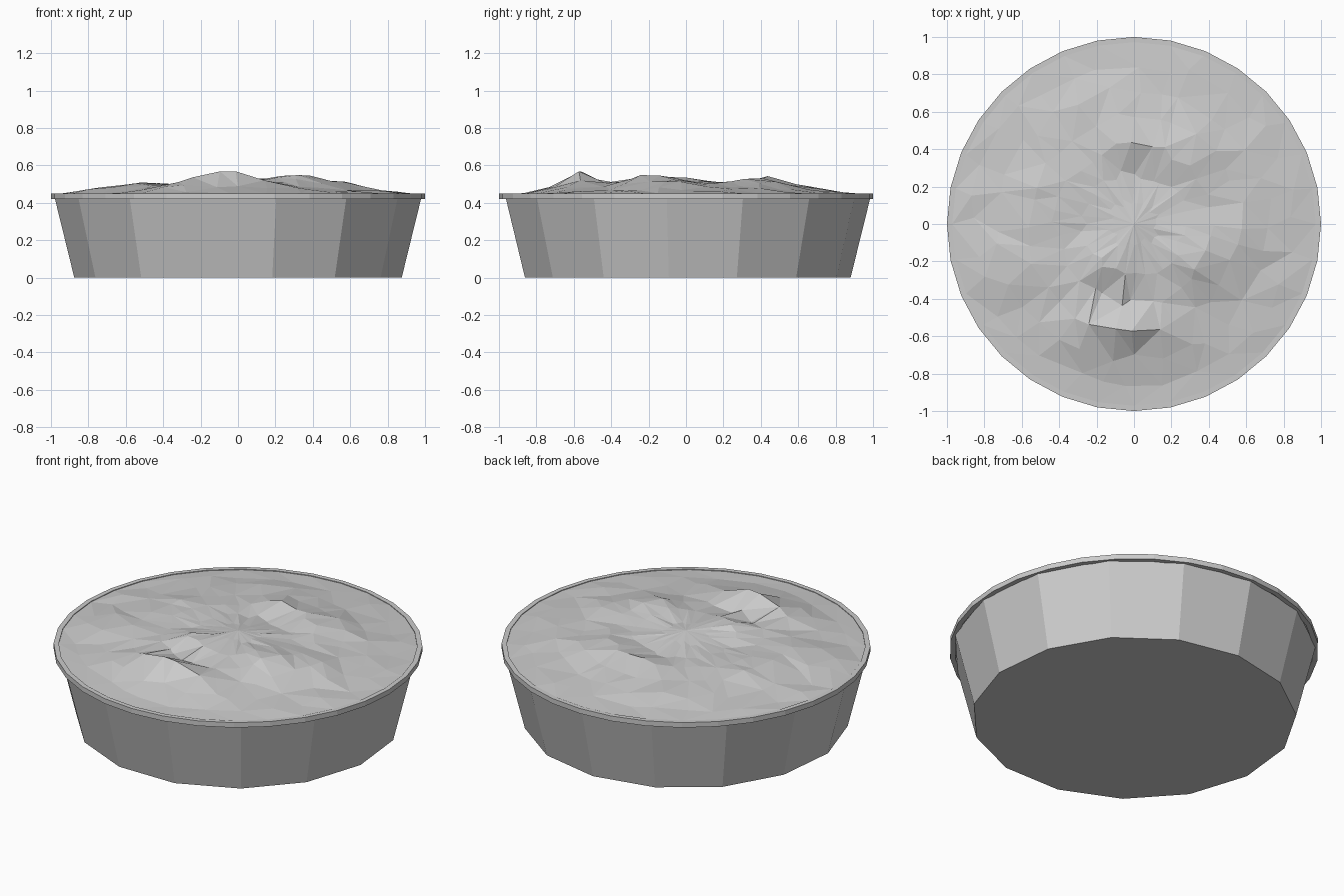
import bpy, bmesh, math, random

if "Cube" in bpy.data.objects:
    bpy.data.objects.remove(bpy.data.objects["Cube"])

random.seed(4)

grey = bpy.data.materials.new("plain grey")
grey.diffuse_color = (0.6, 0.6, 0.6, 1)
grey.use_nodes = True
grey.node_tree.nodes["Principled BSDF"].inputs["Base Color"].default_value = grey.diffuse_color


def finish(bm, name):
    bmesh.ops.recalc_face_normals(bm, faces=bm.faces[:])
    mesh = bpy.data.meshes.new(name)
    bm.to_mesh(mesh)
    bm.free()
    mesh.materials.append(grey)
    obj = bpy.data.objects.new(name, mesh)
    bpy.context.collection.objects.link(obj)
    return obj


def ring(bm, sides, r, z):
    # first vertex sits on +y
    return [bm.verts.new((r * math.sin(2 * math.pi * i / sides),
                          r * math.cos(2 * math.pi * i / sides), z))
            for i in range(sides)]


def bridge(bm, a, b):
    n = len(a)
    return [bm.faces.new((a[i], a[(i + 1) % n], b[(i + 1) % n], b[i]))
            for i in range(n)]


# Tapered dish with fifteen flat sides
bm = bmesh.new()
low, high = ring(bm, 15, 0.88, 0), ring(bm, 15, 0.985, 0.425)
bridge(bm, low, high)
bm.faces.new(low)
bm.faces.new(high)
finish(bm, "dish")

# Thin rim band around the top
bm = bmesh.new()
loops = [ring(bm, 32, r, z) for r, z in
         ((1.0, 0.42), (1.0, 0.45), (0.972, 0.45), (0.972, 0.42))]
for i in range(4):
    bridge(bm, loops[i], loops[(i + 1) % 4])
finish(bm, "rim")

# Lumpy filling: x, y, height, width in x, width in y of each lump or hollow
LUMPS = [
    (-0.08, -0.57, 0.090, 0.26, 0.11),
    (-0.10, -0.40, -0.020, 0.20, 0.07),
    (-0.10, -0.20, 0.045, 0.18, 0.10),
    (0.33, -0.18, 0.055, 0.15, 0.15),
    (0.30, 0.40, 0.045, 0.14, 0.13),
    (0.00, 0.45, 0.040, 0.16, 0.12),
    (0.05, 0.25, -0.020, 0.16, 0.07),
    (-0.52, 0.10, 0.020, 0.12, 0.25),
    (-0.69, -0.20, 0.048, 0.12, 0.11),
    (-0.35, 0.00, -0.020, 0.10, 0.15),
    (0.58, -0.05, 0.022, 0.11, 0.18),
    (-0.25, 0.62, 0.018, 0.15, 0.12),
    (0.00, 0.00, 0.030, 0.12, 0.12),
]


def height(x, y):
    r = math.hypot(x, y)
    z = 0.445 + 0.06 * min(1, max(0, (0.97 - r) / 0.6))
    for cx, cy, amp, sx, sy in LUMPS:
        z += amp * math.exp(-((x - cx) / sx) ** 2 - ((y - cy) / sy) ** 2)
    return z


bm = bmesh.new()
previous = ring(bm, 32, 0.972, 0.446)
for r in (0.86, 0.72, 0.57, 0.42, 0.27, 0.12):
    current = ring(bm, 32, r, 0)
    for v in current:
        # uneven crust: shift each point, then drop it on the height field
        turn = random.uniform(-0.06, 0.06)
        grow = 1 + random.uniform(-0.03, 0.03) / r * 0.9
        x, y = v.co.x * grow, v.co.y * grow
        v.co.x = x * math.cos(turn) - y * math.sin(turn)
        v.co.y = x * math.sin(turn) + y * math.cos(turn)
        v.co.z = height(v.co.x, v.co.y) + random.uniform(-1, 1) * 0.007 * min(1, r * 2)
    bridge(bm, previous, current)
    previous = current
centre = bm.verts.new((0, 0, height(0, 0)))
for i in range(32):
    bm.faces.new((previous[i], previous[(i + 1) % 32], centre))
bmesh.ops.triangulate(bm, faces=bm.faces[:])
bmesh.ops.recalc_face_normals(bm, faces=bm.faces[:])
if sum(f.normal.z for f in bm.faces) < 0:
    bmesh.ops.reverse_faces(bm, faces=bm.faces[:])
filling = bpy.data.meshes.new("filling")
bm.to_mesh(filling)
bm.free()
filling.materials.append(grey)
bpy.context.collection.objects.link(bpy.data.objects.new("filling", filling))
